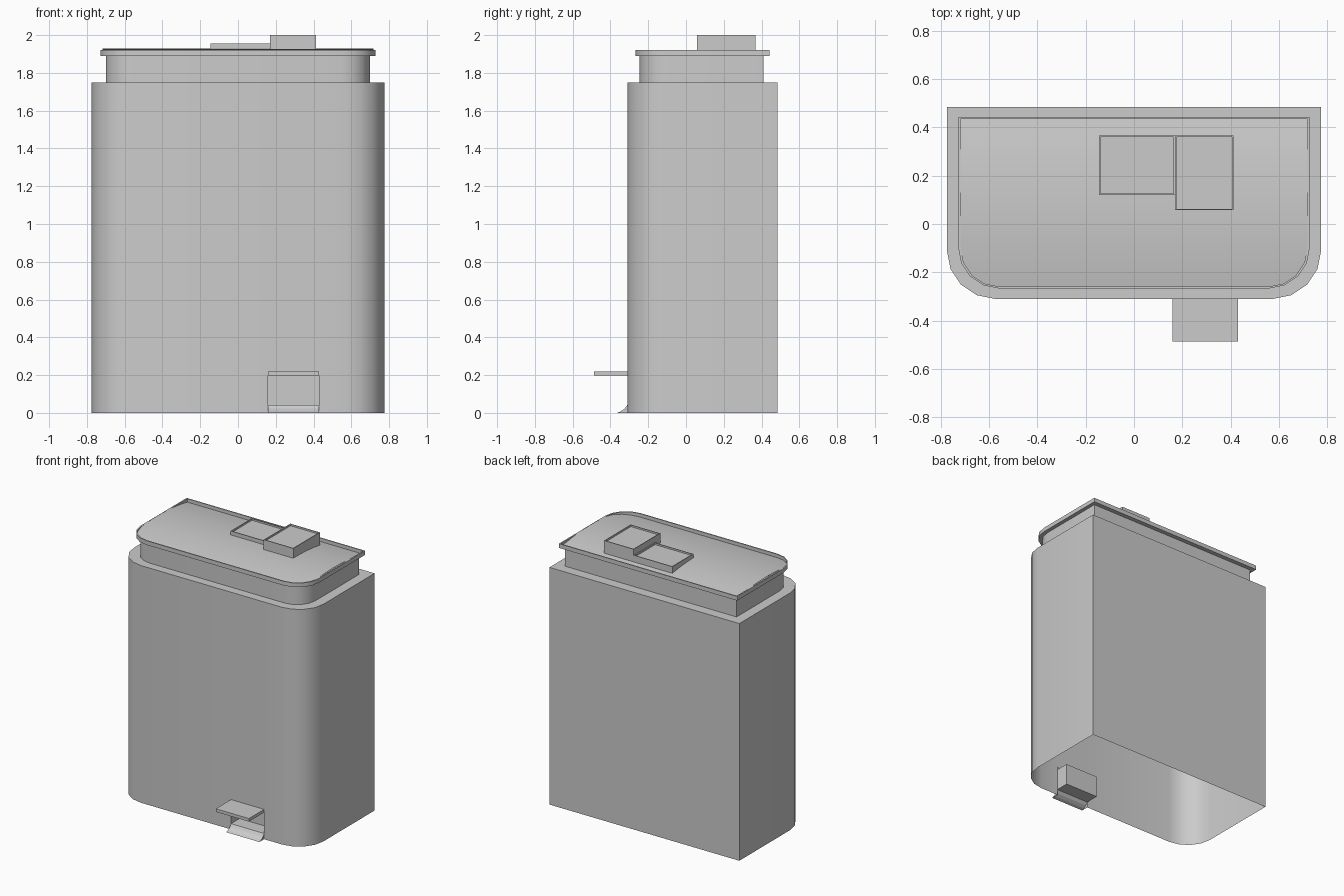
import bpy
from math import sin, cos, pi, radians

if "Cube" in bpy.data.objects:
    bpy.data.objects.remove(bpy.data.objects["Cube"])

PX0, PX1 = 0.16, 0.43          # pedal left and right
YF, YP = -0.31, -0.21          # body front, back of pedal pocket


def make(name, verts, faces, smooth=False):
    me = bpy.data.meshes.new(name)
    me.from_pydata(verts, [], faces)
    me.update()
    ob = bpy.data.objects.new(name, me)
    bpy.context.collection.objects.link(ob)
    if smooth:
        bpy.context.view_layer.objects.active = ob
        ob.select_set(True)
        bpy.ops.object.shade_smooth_by_angle(angle=radians(32))
        ob.select_set(False)
    return ob


def half(x, yb, yf, r, n=4):
    """Right half of the outline: square at the back, rounded at the front."""
    arc = [(x - r + r * cos(a), yf + r - r * sin(a))
           for a in (pi / 2 * i / n for i in range(n + 1))]
    return [(x, yb)] + arc


def outline(x, yb, yf, r, n=4):
    right = half(x, yb, yf, r, n)
    return [(-a, b) for a, b in right] + [(PX0, yf), (PX1, yf)] + right[::-1]


def loft(name, rings, skip=()):
    """Join (outline, z) rings; skip holds (level, side) faces left open."""
    n = len(rings[0][0])
    verts = [(x, y, z) for ring, z in rings for x, y in ring]
    faces = []
    for k in range(len(rings) - 1):
        for i in range(n):
            if (k, i) not in skip:
                j = (i + 1) % n
                faces.append((k * n + i, k * n + j, k * n + n + j, k * n + n + i))
    return make(name, verts, faces, True)


def box(name, x0, x1, y0, y1, z0, z1, rim=0.0, depth=0.0):
    """Box, with an optional shallow tray in its top."""
    def rect(d, z):
        return [(x0 + d, y0 + d, z), (x1 - d, y0 + d, z),
                (x1 - d, y1 - d, z), (x0 + d, y1 - d, z)]
    rings = [rect(0, z0), rect(0, z1)]
    if rim:
        rings += [rect(rim, z1), rect(rim, z1 - depth)]
    verts = [v for r in rings for v in r]
    faces = [(3, 2, 1, 0)]
    for k in range(0, 4 * (len(rings) - 1), 4):
        faces += [(k + i, k + (i + 1) % 4, k + 4 + (i + 1) % 4, k + 4 + i) for i in range(4)]
    last = len(verts) - 4
    faces.append((last, last + 1, last + 2, last + 3))
    return make(name, verts, faces)


# Body shell, open underneath, with a gap for the pedal pocket
body = outline(0.775, 0.485, YF, 0.2)
neck = outline(0.70, 0.41, -0.245, 0.15)
gap = body.index((PX0, YF))
loft("bin_body", [(body, 0), (body, 0.20), (body, 1.75), (neck, 1.75)], {(0, gap)})

# Inner bucket neck
loft("bucket_neck", [(neck, 1.75), (neck, 1.89)])

# Lid rim
lid_out = (0.728, 0.442, -0.267, 0.17)
lid_in = (0.718, 0.434, -0.259, 0.16)
loft("lid_rim", [(neck, 1.89), (outline(*lid_out), 1.89),
                 (outline(*lid_out), 1.921), (outline(*lid_in), 1.921),
                 (outline(*lid_in), 1.89)])

# Gently arched lid panel
pts = half(*lid_in)
y0, y1 = pts[0][1], pts[1][1]
rows = [(pts[0][0], y0 + (y1 - y0) * i / 8) for i in range(8)] + pts[1:]
verts = []
for x, y in rows:
    z = 1.928 - 0.27 * (y - 0.088) ** 2
    verts += [(-x, y, z), (x, y, z)]
make("lid_panel", verts,
     [(2 * i, 2 * i + 2, 2 * i + 3, 2 * i + 1) for i in range(len(rows) - 1)], True)

# Trays on the lid
box("low_tray", -0.145, 0.17, 0.12, 0.367, 1.90, 1.956, 0.006, 0.012)
box("tall_tray", 0.17, 0.412, 0.057, 0.367, 1.90, 2.0, 0.006, 0.012)

# Pedal pocket with a curved toe ramp
prof = [(-0.365, 0), (-0.345, 0.008), (-0.325, 0.022), (YF, 0.042),
        (YP, 0.042), (YP, 0.20), (YF, 0.20), (YF, 0)]
n = len(prof)
verts = [(x, y, z) for x in (PX0, PX1) for y, z in prof]
faces = [(i, n + i, n + i + 1, i + 1) for i in range(n - 2)]
for s in (0, n):
    faces += [(s, s + 1, s + 2, s + 3, s + 7), (s + 3, s + 4, s + 5, s + 6)]
make("pedal_pocket", verts, faces)

# Foot pedal
box("foot_pedal", PX0, PX1, -0.487, YF + 0.005, 0.197, 0.22)
